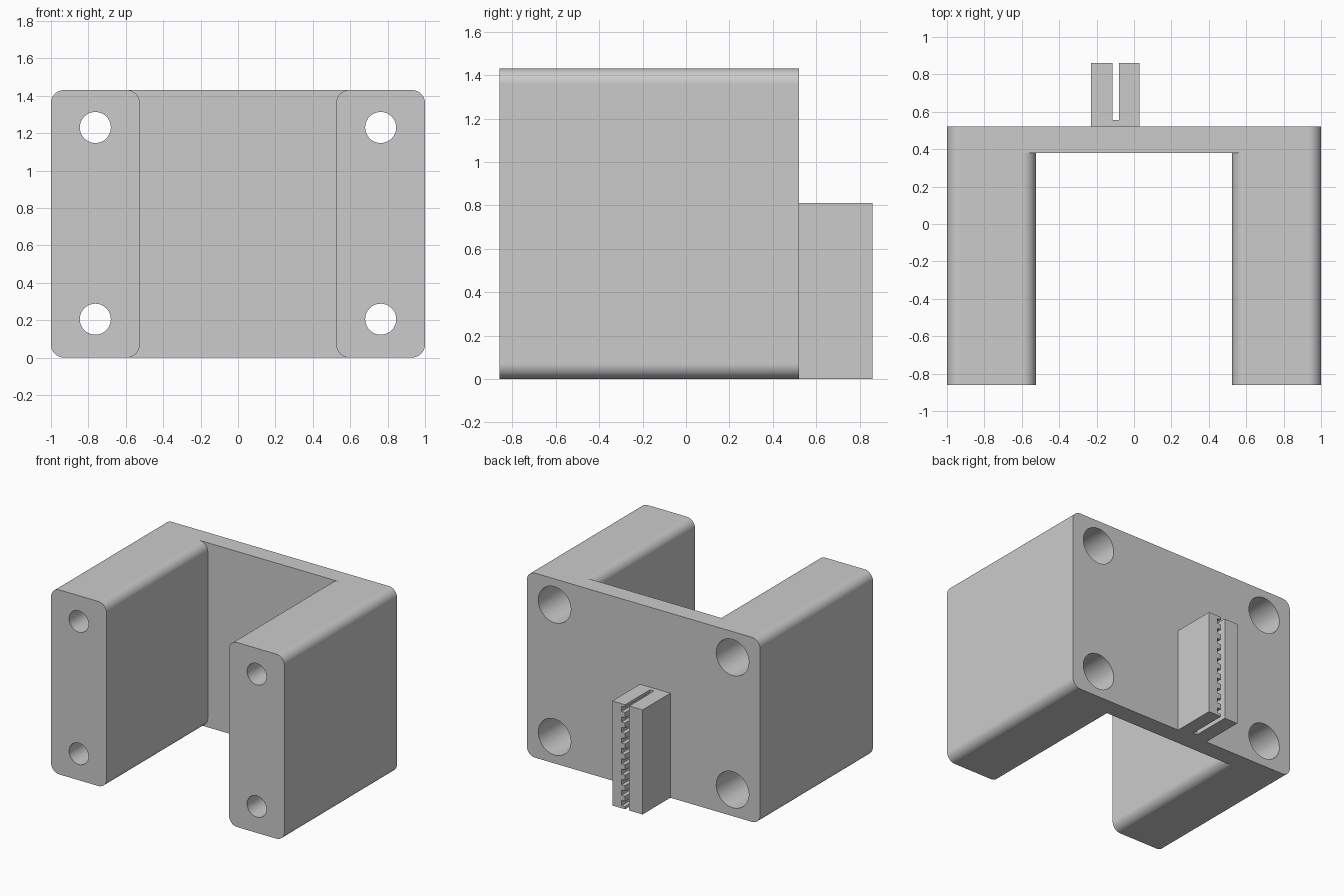
import bpy, bmesh, math

if "Cube" in bpy.data.objects:
    bpy.data.objects.remove(bpy.data.objects["Cube"])

grey = bpy.data.materials.new("light_grey")
grey.diffuse_color = (0.6, 0.6, 0.6, 1)
grey.use_nodes = True
grey.node_tree.nodes["Principled BSDF"].inputs["Base Color"].default_value = grey.diffuse_color

W, H, R = 1.0, 1.43, 0.07          # half width, height, corner radius
Y0, Y1, YP = -0.86, 0.52, 0.38     # front, back, front of the plate
IN = 0.525                         # inner side of the legs


def arc(cx, cz, r, a0, a1, n):
    return [(cx + r * math.cos(math.radians(a0 + (a1 - a0) * i / n)),
             cz + r * math.sin(math.radians(a0 + (a1 - a0) * i / n))) for i in range(n + 1)]


def prism(name, pts, y0, y1):
    """Extrude an x-z outline along y."""
    bm = bmesh.new()
    f = bm.faces.new([bm.verts.new((x, y0, z)) for x, z in pts])
    g = bmesh.ops.extrude_face_region(bm, geom=[f])
    for v in g["geom"]:
        if isinstance(v, bmesh.types.BMVert):
            v.co.y = y1
    bmesh.ops.recalc_face_normals(bm, faces=bm.faces[:])
    me = bpy.data.meshes.new(name)
    bm.to_mesh(me)
    bm.free()
    me.materials.append(grey)
    ob = bpy.data.objects.new(name, me)
    bpy.context.collection.objects.link(ob)
    return ob


def rect(x0, x1, z0, z1):
    return [(x0, z0), (x1, z0), (x1, z1), (x0, z1)]


def combine(ob, other, op):
    """Apply a boolean and remove the helper."""
    m = ob.modifiers.new("bool", 'BOOLEAN')
    m.operation, m.object, m.solver = op, other, 'EXACT'
    bpy.context.view_layer.update()
    dg = bpy.context.evaluated_depsgraph_get()
    me = bpy.data.meshes.new_from_object(ob.evaluated_get(dg))
    ob.modifiers.clear()
    ob.data = me
    bpy.data.objects.remove(other)


# U-shaped bracket: rounded block
N = 10
outline = (arc(W - R, R, R, -90, 0, N) + arc(W - R, H - R, R, 0, 90, N)
           + arc(R - W, H - R, R, 90, 180, N) + arc(R - W, R, R, 180, 270, N))
bracket = prism("bracket", outline, Y0, Y1)

# space between the legs, flared so the inner leg edges are rounded too
right = ([(IN + R, -0.2)] + arc(IN + R, R, R, 270, 180, N)
         + arc(IN + R, H - R, R, 180, 90, N) + [(IN + R, H + 0.2)])
void = right + [(-x, z) for x, z in reversed(right)]
combine(bracket, prism("void_cutter", void, Y0 - 0.2, YP), 'DIFFERENCE')

# screw holes: narrow at the front, wide from the back
for x in (-0.763, 0.763):
    for z in (0.205, 1.23):
        for r, a, b in ((0.14, -0.46, 0.8), (0.083, -1.1, 0.0)):
            circle = arc(x, z, r, 0, 360, 40)[:-1]
            combine(bracket, prism("hole_cutter", circle, a, b), 'DIFFERENCE')

# belt clip: foot, plain jaw and toothed jaw
CH, CY = 0.81, 0.86
clip = prism("belt_clip", rect(-0.23, 0.03, 0, CH), Y1, CY)
combine(clip, prism("slot_cutter", rect(-0.115, -0.08, -0.1, CH + 0.1), 0.555, CY + 0.1), 'DIFFERENCE')
pitch = CH / 10
for i in range(10):
    z = pitch * (i + 0.5)
    combine(clip, prism("tooth_cutter", rect(-0.10, -0.05, z - 0.02, z + 0.02), 0.555, CY + 0.1),
            'DIFFERENCE')

# smooth rounded edges, flat elsewhere
for ob in (bracket, clip):
    bpy.ops.object.select_all(action='DESELECT')
    ob.select_set(True)
    bpy.context.view_layer.objects.active = ob
    bpy.ops.object.shade_smooth_by_angle(angle=math.radians(30))
    wn = ob.modifiers.new("weighted_normals", 'WEIGHTED_NORMAL')
    wn.keep_sharp = True
